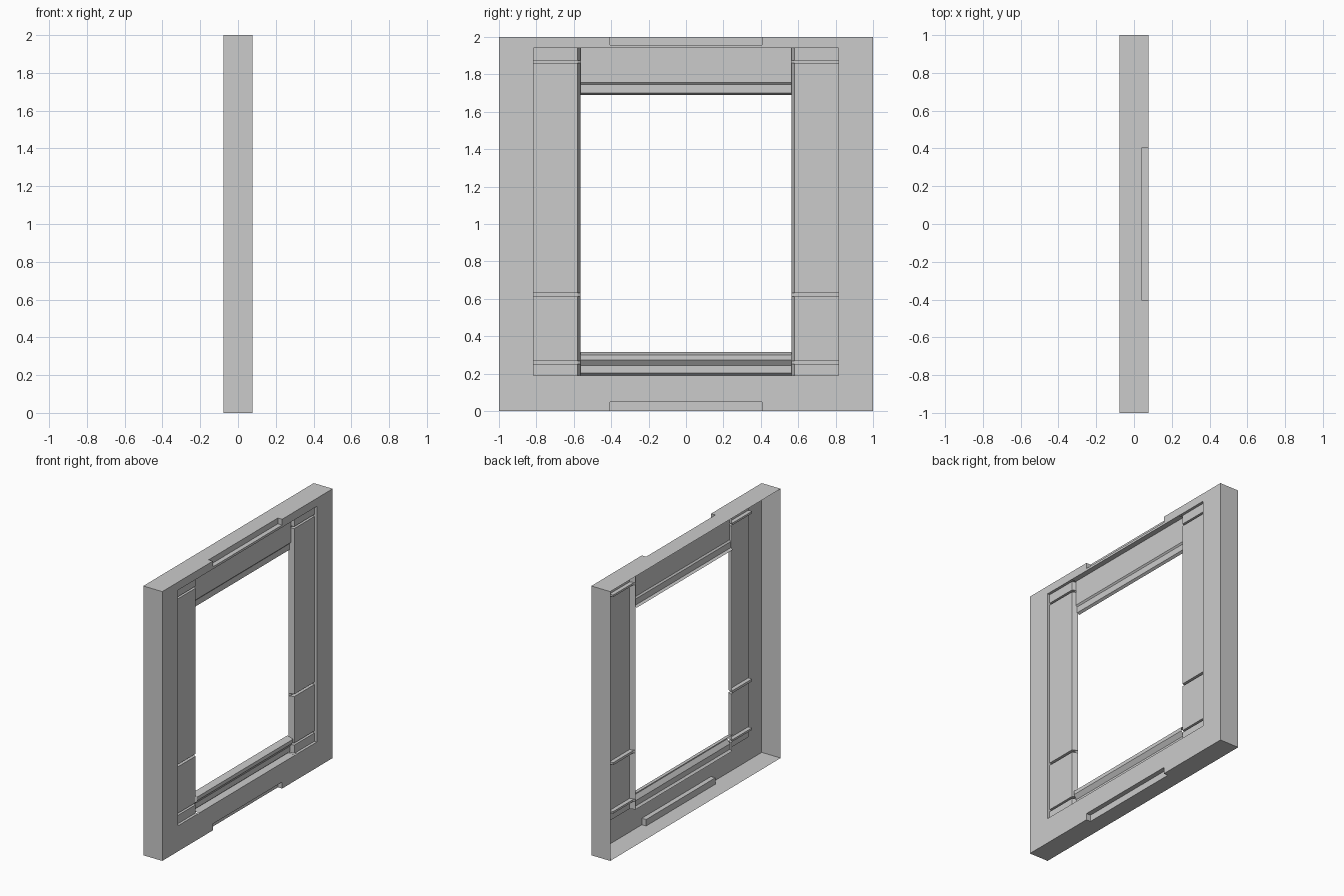
import bpy
import bmesh

cube = bpy.data.objects.get("Cube")
if cube:
    bpy.data.objects.remove(cube, do_unlink=True)

grey = bpy.data.materials.new("light_grey")
grey.use_nodes = True
grey.diffuse_color = (0.6, 0.6, 0.6, 1)
grey.node_tree.nodes["Principled BSDF"].inputs["Base Color"].default_value = (0.6, 0.6, 0.6, 1)

FACE, BACK = 0.078, -0.078       # front plane and open back of the shell
LOW, HIGH = 0.19, 1.94           # recess bottom and top
SIDE, JAMB, HOLE = 0.815, 0.58, 0.565
PANEL, GROOVE, DEEP = FACE - 0.02, FACE - 0.05, FACE - 0.06


def loft(name, rows):
    """Skin matching (x, z) profiles placed at successive y positions."""
    bm = bmesh.new()
    grid = [[bm.verts.new((x, y, z)) for x, z in pts] for y, pts in rows]
    for a, b in zip(grid, grid[1:]):
        for i in range(len(a) - 1):
            bm.faces.new((a[i], b[i], b[i + 1], a[i + 1]))
    bmesh.ops.remove_doubles(bm, verts=bm.verts, dist=1e-5)
    flat = [f for f in bm.faces if f.calc_area() < 1e-7]
    bmesh.ops.delete(bm, geom=flat, context='FACES')
    bmesh.ops.recalc_face_normals(bm, faces=bm.faces)
    # The sheet must face the front plane
    if sum(f.normal.x * f.calc_area() for f in bm.faces) < 0:
        bmesh.ops.reverse_faces(bm, faces=bm.faces)
    mesh = bpy.data.meshes.new(name)
    bm.to_mesh(mesh)
    bm.free()
    mesh.materials.append(grey)
    obj = bpy.data.objects.new(name, mesh)
    bpy.context.collection.objects.link(obj)
    return obj


# Top and bottom rails, each with a shallow notch in the outer edge
def rail(name, outer, notch, inner):
    step = 0.043
    plain = [(BACK, outer), (step, outer), (step, outer), (FACE, outer), (FACE, inner)]
    cut = [(BACK, outer), (step, outer), (step, notch), (FACE, notch), (FACE, inner)]
    loft(name, [(-SIDE, plain), (-0.406, plain), (-0.406, cut),
                (0.406, cut), (0.406, plain), (SIDE, plain)])


rail("top_rail", 2.0, 1.957, HIGH)
rail("bottom_rail", 0.0, 0.048, LOW)

# Grooved profile of the side panels, from bottom ledge to top ledge
grooved = [(FACE, LOW), (PANEL, LOW)]
for z0, z1 in ((0.252, 0.267), (0.612, 0.63), (1.86, 1.875)):
    grooved += [(PANEL, z0), (GROOVE, z0), (GROOVE, z1), (PANEL, z1)]
grooved += [(PANEL, HIGH), (FACE, HIGH)]

stile = [(BACK, 0), (FACE, 0), (FACE, 2), (BACK, 2)]
for side, s in (("left", 1), ("right", -1)):
    # Outer stile with its end wall
    loft(side + "_stile", [(s * SIDE, stile), (s, stile), (s, [(BACK, z) for x, z in stile])])
    # Recessed panel with end wall and sloped jamb
    loft(side + "_panel", [(s * SIDE, [(FACE, z) for x, z in grooved]),
                           (s * SIDE, grooved), (s * JAMB, grooved),
                           (s * HOLE, [(DEEP, z) for x, z in grooved])])

# Header above the opening
header = [(FACE, HIGH), (FACE - 0.04, HIGH), (FACE - 0.04, 1.756), (FACE - 0.05, 1.745),
          (FACE - 0.05, 1.70), (FACE - 0.068, 1.69)]
loft("header", [(-HOLE, header), (HOLE, header)])

# Stepped sill below the opening
sill = [(FACE, LOW), (DEEP, LOW), (FACE - 0.045, 0.203), (FACE - 0.045, 0.243),
        (FACE - 0.022, 0.273), (FACE - 0.022, 0.30), (FACE - 0.068, 0.316)]
loft("sill", [(-HOLE, sill), (HOLE, sill)])
